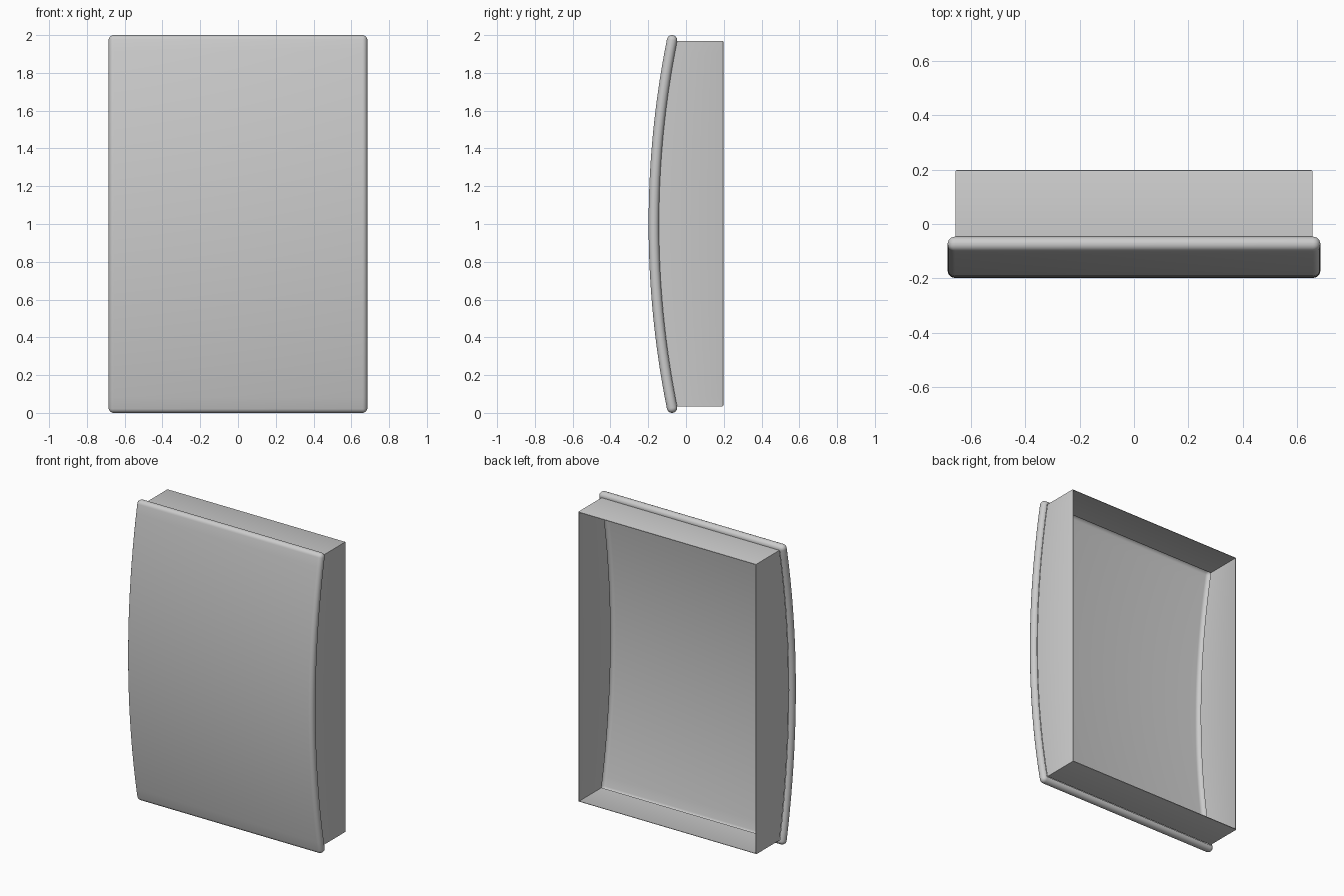
import bpy, bmesh
from math import sin, cos, sqrt, radians

if "Cube" in bpy.data.objects:
    bpy.data.objects.remove(bpy.data.objects["Cube"])

R = 4.95            # bend radius of the panel's middle surface
T = 0.055           # panel thickness
HALF = 1.0063       # half of the unbent panel length
YC = -0.1705 + R    # bend centre in y, at z = 1


def make_object(name, bm):
    mesh = bpy.data.meshes.new(name)
    bm.to_mesh(mesh)
    bm.free()
    ob = bpy.data.objects.new(name, mesh)
    bpy.context.collection.objects.link(ob)
    bpy.ops.object.select_all(action='DESELECT')
    ob.select_set(True)
    bpy.context.view_layer.objects.active = ob
    bpy.ops.object.shade_smooth_by_angle(angle=radians(35))
    return ob


# Bowed front shell: rounded slab with its back face removed, bent on an arc
bm = bmesh.new()
bmesh.ops.create_cube(bm, size=1)
bmesh.ops.scale(bm, vec=(1.37, T, 2 * HALF), verts=bm.verts)
bmesh.ops.bevel(bm, geom=bm.edges[:], offset=T * 0.49, segments=6,
                profile=0.5, affect='EDGES', clamp_overlap=True)
bm.normal_update()
back = [f for f in bm.faces if f.normal.y > 0.99 and f.calc_area() > 1]
bmesh.ops.delete(bm, geom=back, context='FACES')
N = 32
for i in range(1, N):
    z = (HALF - T / 2) * (2 * i / N - 1)
    bmesh.ops.bisect_plane(bm, geom=bm.verts[:] + bm.edges[:] + bm.faces[:],
                           plane_co=(0, 0, z), plane_no=(0, 0, 1))
for v in bm.verts:
    a, r = v.co.z / R, R - v.co.y
    v.co.y, v.co.z = YC - r * cos(a), 1 + r * sin(a)
make_object("curved_front_panel", bm)

# Open-backed frame: thin walls following the panel's back, with a tiny
# rounded lip around the rear opening
bm = bmesh.new()
X, ZH, BACK, LIP = 0.656, 0.967, 0.198, 0.005
zs = [2 * i / N - 1 for i in range(N + 1)]
outline = [(1, s) for s in zs] + [(-1, s) for s in reversed(zs)]
rows = []
for sx, sz in outline:
    front = YC - sqrt((R - T / 2) ** 2 - (sz * ZH) ** 2)
    row = [(0, front), (0, BACK - LIP), (LIP * 0.3, BACK - LIP * 0.3), (LIP, BACK)]
    rows.append([bm.verts.new((sx * (X - d), y, 1.002 + sz * (ZH - d)))
                 for d, y in row])
for p, q in zip(rows, rows[1:] + rows[:1]):
    for k in range(3):
        bm.faces.new((p[k], q[k], q[k + 1], p[k + 1]))
bmesh.ops.recalc_face_normals(bm, faces=bm.faces)
frame = make_object("back_frame", bm)
